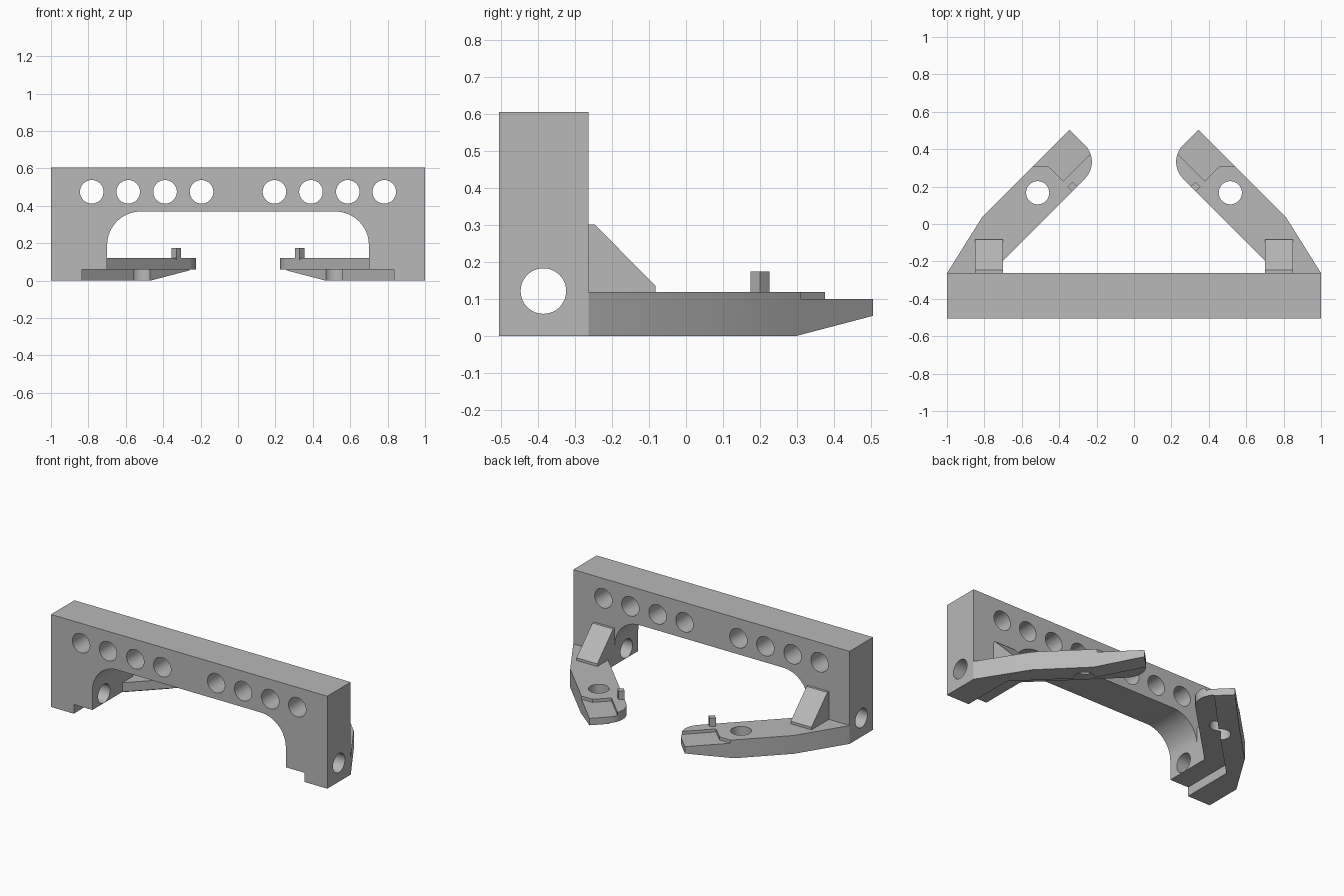
import bpy, bmesh
from math import sin, cos, pi, radians
from mathutils import Vector

cube = bpy.data.objects.get("Cube")
if cube:
    bpy.data.objects.remove(cube, do_unlink=True)

grey = bpy.data.materials.new("plain grey")
grey.use_nodes = True
grey.diffuse_color = (0.48, 0.48, 0.48, 1)
grey.node_tree.nodes["Principled BSDF"].inputs["Base Color"].default_value = (0.48, 0.48, 0.48, 1)


def prism(name, points, sweep, side=1):
    """Extrude a flat 3D outline along a vector; side=-1 mirrors it in x."""
    flip = Vector((side, 1, 1))
    sweep = Vector(sweep) * flip
    bm = bmesh.new()
    face = bm.faces.new([bm.verts.new(Vector(p) * flip) for p in points])
    new = bmesh.ops.extrude_face_region(bm, geom=[face])["geom"]
    bmesh.ops.translate(bm, vec=sweep, verts=[g for g in new if isinstance(g, bmesh.types.BMVert)])
    bmesh.ops.recalc_face_normals(bm, faces=bm.faces)
    mesh = bpy.data.meshes.new(name)
    bm.to_mesh(mesh)
    bm.free()
    mesh.materials.append(grey)
    obj = bpy.data.objects.new(name, mesh)
    bpy.context.collection.objects.link(obj)
    return obj


def arc(cx, cy, r, start, end, steps=10):
    """Points on an arc, angles in degrees."""
    angles = [radians(start + (end - start) * i / steps) for i in range(steps + 1)]
    return [(cx + r * cos(a), cy + r * sin(a)) for a in angles]


def xy(points, z):
    return [(x, y, z) for x, y in points]


def xz(points, y):
    return [(x, y, z) for x, z in points]


def yz(points, x):
    return [(x, y, z) for y, z in points]


def circle(cx, cy, r):
    return arc(cx, cy, r, 0, 360, 48)[:-1]


def cut(obj, cutters):
    """Subtract every cutter and bake the result."""
    for c in cutters:
        c.hide_render = True
        mod = obj.modifiers.new("cut", 'BOOLEAN')
        mod.operation, mod.solver, mod.object = 'DIFFERENCE', 'EXACT', c
    deps = bpy.context.evaluated_depsgraph_get()
    baked = bpy.data.meshes.new_from_object(obj.evaluated_get(deps))
    obj.modifiers.clear()
    obj.data = baked
    for c in cutters:
        bpy.data.objects.remove(c, do_unlink=True)


def smooth(obj):
    bpy.ops.object.select_all(action='DESELECT')
    obj.select_set(True)
    bpy.context.view_layer.objects.active = obj
    bpy.ops.object.shade_smooth_by_angle(angle=radians(20))


FRONT, BACK = -0.505, -0.263
STEP, TOP = 0.06, 0.12
LEG, NOTCH = 0.70, 0.835

# Bridge frame with arched opening and stepped feet
half = [(1, 0.605), (1, 0), (NOTCH, 0), (NOTCH, STEP), (LEG, STEP)] + arc(0.52, 0.19, 0.18, 0, 90)
outline = half + [(-x, z) for x, z in reversed(half)]
frame = prism("bridge_frame", xz(outline, FRONT), (0, BACK - FRONT, 0))
holes = [prism("hole", xz(circle(s * x, 0.475, 0.063), -0.7), (0, 0.6, 0))
         for s in (-1, 1) for x in (0.195, 0.39, 0.587, 0.782)]
holes += [prism("hole", yz(circle(-0.385, 0.122, 0.0615), 0.6), (0.6, 0, 0), s) for s in (-1, 1)]
cut(frame, holes)
smooth(frame)

for side, label in ((1, "right"), (-1, "left")):
    # Angled arm with rounded inner tip
    plan = [(-1, BACK), (-0.81, 0.04), (-0.345, 0.505)]
    plan += arc(-0.352, 0.3325, 0.127, 45, -45)
    plan += [(-LEG, -0.195), (-LEG, BACK)]
    arm = prism(label + "_arm", xy(plan, 0), (0, 0, TOP), side)

    # Underside step along the middle of the arm
    under = [(-NOTCH, -0.4), (-NOTCH, -0.157), (0, 0.678), (0.3, 0.2), (-0.5, -0.4)]
    # Recess on top of the tip
    recess = [(-0.64, 0.31), (-0.46, 0.31), (-0.378, 0.23), (-0.13, 0.478), (-0.35, 0.7)]
    # Sloped underside of the tip, square to the arm
    slope = [(-0.68, -0.055), (0.58, 0.11), (0.58, -0.2), (-0.68, -0.2)]
    wedge = [((u - 0.2) / 2, (u + 0.2) / 2, z) for u, z in slope]
    cut(arm, [
        prism("under_step", xy(under, -0.1), (0, 0, 0.1 + STEP), side),
        prism("tip_recess", xy(recess, 0.1), (0, 0, 0.1), side),
        prism("tip_slope", wedge, (-0.5, 0.5, 0), side),
        prism("arm_hole", xy(circle(-0.515, 0.167, 0.062), -0.1), (0, 0, 0.4), side),
    ])
    smooth(arm)

    # Gusset bracing the arm against the frame
    brace = [(BACK, TOP), (BACK, 0.302), (-0.247, 0.302), (-0.083, 0.137), (-0.083, TOP)]
    prism(label + "_gusset", yz(brace, -0.85), (0.15, 0, 0), side)

    # Small square peg on the inner edge
    peg = arc(-0.33, 0.2, 0.026, 0, 360, 4)[:-1]
    prism(label + "_peg", xy(peg, TOP - 0.01), (0, 0, 0.065), side)
